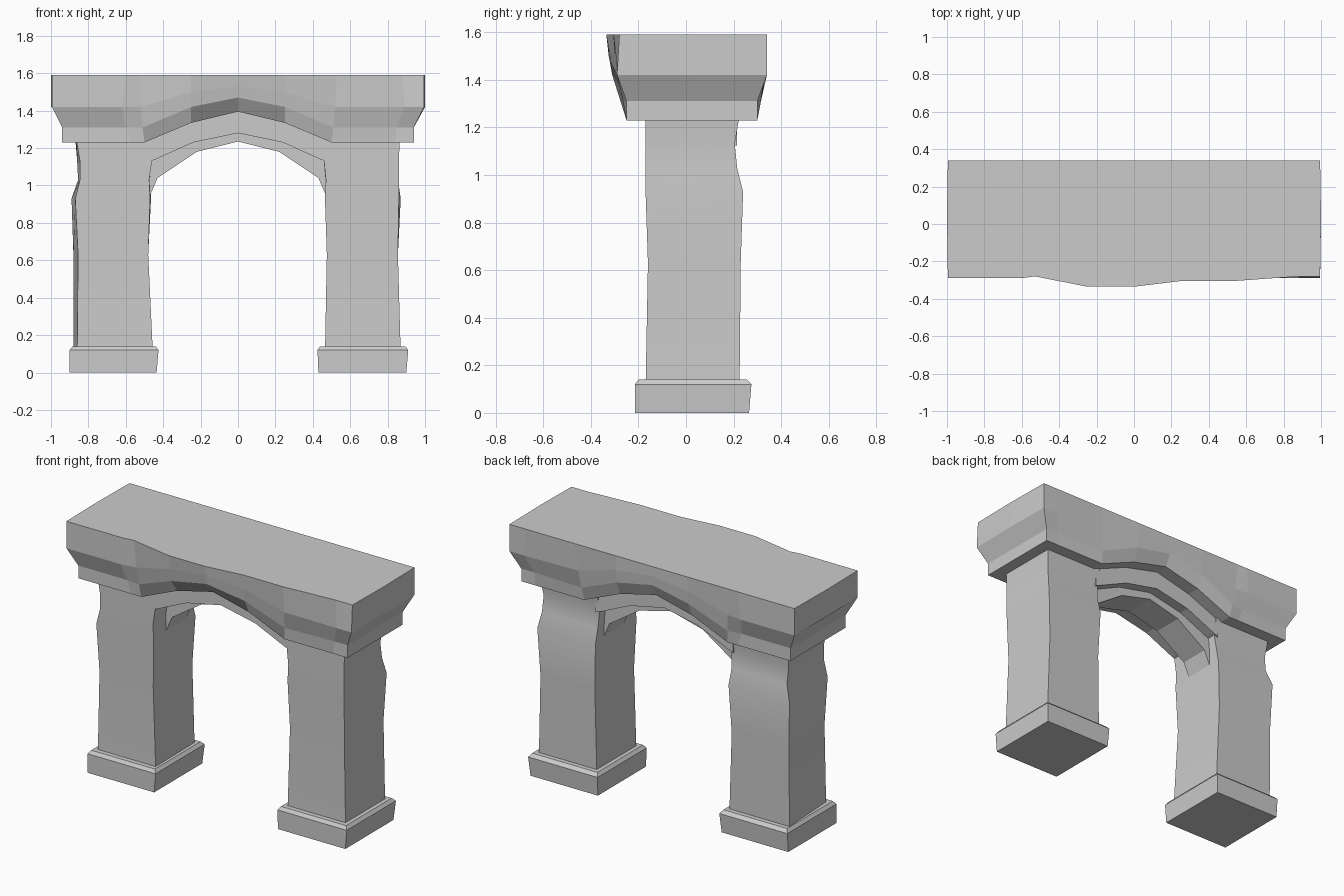
import bpy, bmesh

if "Cube" in bpy.data.objects:
    bpy.data.objects.remove(bpy.data.objects["Cube"])


def finish(name, bm, smooth=False):
    bmesh.ops.recalc_face_normals(bm, faces=bm.faces)
    mesh = bpy.data.meshes.new(name)
    bm.to_mesh(mesh)
    bm.free()
    ob = bpy.data.objects.new(name, mesh)
    bpy.context.collection.objects.link(ob)
    if smooth:
        bpy.ops.object.select_all(action='DESELECT')
        ob.select_set(True)
        bpy.context.view_layer.objects.active = ob
        bpy.ops.object.shade_smooth_by_angle(angle=0.5)
    return ob


def stack(name, levels, smooth=False):
    """Four-sided tower; level = z, left front/back x, right front/back x, y front/back."""
    bm = bmesh.new()
    rings = [[bm.verts.new(p) for p in ((lf, yf, z), (rf, yf, z), (rb, yb, z), (lb, yb, z))]
             for z, lf, lb, rf, rb, yf, yb in levels]
    for a, b in zip(rings, rings[1:]):
        for i in range(4):
            j = (i + 1) % 4
            bm.faces.new((a[i], a[j], b[j], b[i]))
    bm.faces.new(rings[0])
    bm.faces.new(rings[-1])
    return finish(name, bm, smooth)


def arch(name, lower, upper, y0, y1):
    """Half profiles (x, z) from the springing to the crown, mirrored and given depth."""
    full = [half + [(-x, z) for x, z in half[-2::-1]] for half in (lower, upper)]
    bm = bmesh.new()
    cols = [[bm.verts.new((x, y, z)) for (x, z), y in
             ((lo, y0), (lo, y1), (up, y1), (up, y0))] for lo, up in zip(*full)]
    for a, b in zip(cols, cols[1:]):
        for i in range(4):
            j = (i + 1) % 4
            bm.faces.new((a[i], a[j], b[j], b[i]))
    bm.faces.new(cols[0])
    bm.faces.new(cols[-1])
    return finish(name, bm)


# Worn square pillars
stack("left_pillar", [
    (0.10, -.860, -.880, -.455, -.460, -.17, .225),
    (0.63, -.855, -.880, -.480, -.480, -.16, .230),
    (0.93, -.870, -.890, -.470, -.465, -.17, .240),
    (1.03, -.845, -.855, -.475, -.470, -.17, .215),
    (1.13, -.845, -.860, -.460, -.460, -.17, .205),
    (1.25, -.865, -.870, -.460, -.460, -.17, .225)], True)
stack("right_pillar", [
    (0.10, .465, .465, .870, .870, -.17, .225),
    (0.63, .475, .475, .855, .855, -.16, .230),
    (0.93, .465, .465, .860, .870, -.17, .240),
    (1.03, .470, .465, .860, .855, -.17, .215),
    (1.13, .460, .460, .860, .850, -.17, .205),
    (1.25, .460, .460, .865, .865, -.17, .225)], True)

# Plinths with a bevelled upper edge
for name, l0, l1, r0, r1 in (("left_base", -.90, -.90, -.435, -.425),
                             ("right_base", .43, .425, .90, .91)):
    stack(name, [(0, l0, l0, r0, r0, -.215, .265),
                 (.12, l1, l1, r1, r1, -.215, .275),
                 (.14, l1 + .015, l1 + .015, r1 - .015, r1 - .015, -.20, .255)])

# Arched wall between the pillars, and the narrower rib below it
arch("arch_wall", [(-.48, 1.125), (-.44, 1.14), (-.24, 1.23), (0, 1.28)],
     [(-.48, 1.25), (-.44, 1.27), (-.24, 1.36), (0, 1.42)], -.17, .215)
arch("arch_rib", [(-.475, .935), (-.43, 1.04), (-.22, 1.18), (0, 1.235)],
     [(-.485, 1.16), (-.45, 1.17), (-.24, 1.26), (0, 1.31)], -.045, .15)

# Lintel: stations along x with four heights and the front and back depths at each
ENDS_Z = (1.23, 1.31, 1.42, 1.59)
MID_Z = (1.335, 1.42, 1.50, 1.59)
TOP_Z = (1.395, 1.47, 1.53, 1.59)
BACK = (.30, .30, .34, .34)
BACK_MID = (.30, .335, .34, .34)
FRONT = (-.25, -.25, -.29, -.29)
stations = [
    ((-.94, -.94, -.995, -.995), ENDS_Z, FRONT, BACK),
    ((-.57, -.60, -.62, -.60), ENDS_Z, FRONT, BACK),
    ((-.50, -.51, -.52, -.53), ENDS_Z, (-.25, -.26, -.275, -.28), (.30, .315, .33, .34)),
    ((-.25,) * 4, MID_Z, (-.25, -.31, -.325, -.335), BACK_MID),
    ((0,) * 4, TOP_Z, (-.25, -.315, -.325, -.335), BACK_MID),
    ((.25,) * 4, MID_Z, (-.25, -.29, -.30, -.305), BACK_MID),
    ((.50, .51, .52, .53), ENDS_Z, (-.25, -.265, -.285, -.305), (.30, .315, .33, .34)),
    ((.84, .85, .89, .88), ENDS_Z, (-.25, -.25, -.29, -.28), BACK),
    ((.94, .94, .995, .995), ENDS_Z, (-.25, -.25, -.29, -.28), BACK)]
bm = bmesh.new()
grid = []
for xs, zs, front, back in stations:
    f = [bm.verts.new(p) for p in zip(xs, front, zs)]
    b = [bm.verts.new(p) for p in zip(xs, back, zs)]
    grid.append(f + b[::-1])
for a, b in zip(grid, grid[1:]):
    for i in range(8):
        j = (i + 1) % 8
        bm.faces.new((a[i], a[j], b[j], b[i]))
for ring in (grid[0], grid[-1]):
    for i in range(3):
        bm.faces.new((ring[i], ring[i + 1], ring[6 - i], ring[7 - i]))
# Slight bow of the upper end faces
cuts = [e for e in bm.edges if all(abs(v.co.x) > .99 for v in e.verts)
        and abs(e.verts[0].co.y - e.verts[1].co.y) > .3]
new = bmesh.ops.subdivide_edges(bm, edges=cuts, cuts=1)
for v in new["geom_inner"]:
    if isinstance(v, bmesh.types.BMVert):
        v.co.x = 1 if v.co.x > 0 else -1
finish("lintel", bm)
